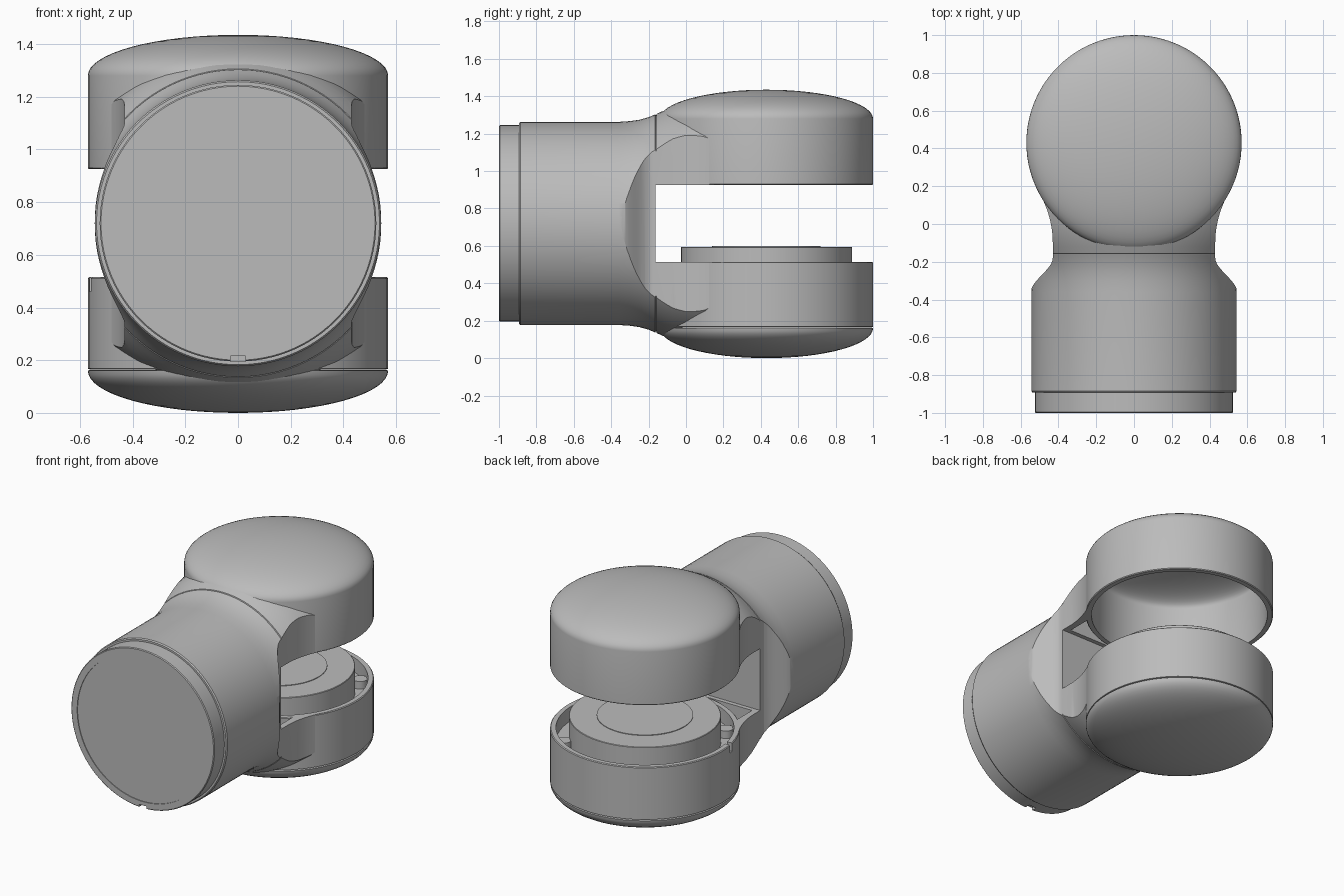
import bpy, bmesh, math
from mathutils import Matrix, Vector

old = bpy.data.objects.get("Cube")
if old:
    bpy.data.objects.remove(old, do_unlink=True)

# One grey finish for the whole joint
grey = bpy.data.materials.new("satin grey")
grey.use_nodes = True
tone = (0.5, 0.5, 0.5, 1)
grey.diffuse_color = tone
grey.node_tree.nodes["Principled BSDF"].inputs["Base Color"].default_value = tone

HUB = Vector((0, 0.43, 0))      # vertical joint axis
AXIS_Z = 0.72                   # height of the barrel axis
R, R_IN = 0.57, 0.535           # cup radii
LOW, HIGH = 0.515, 0.925        # faces of the gap


def make(name, bm):
    bmesh.ops.remove_doubles(bm, verts=bm.verts, dist=1e-5)
    bmesh.ops.recalc_face_normals(bm, faces=bm.faces)
    mesh = bpy.data.meshes.new(name)
    bm.to_mesh(mesh)
    bm.free()
    mesh.materials.append(grey)
    ob = bpy.data.objects.new(name, mesh)
    bpy.context.collection.objects.link(ob)
    return ob


def lathe(name, profile, matrix, closed=False, steps=96):
    """Spin (radius, height) points about z, then place the result."""
    bm = bmesh.new()
    rings = []
    for r, h in profile:
        ring = []
        for i in range(steps):
            a = math.tau * i / steps
            ring.append(bm.verts.new(matrix @ Vector((r * math.cos(a), r * math.sin(a), h))))
        rings.append(ring)
    pairs = list(zip(rings, rings[1:]))
    if closed:
        pairs.append((rings[-1], rings[0]))
    for a, b in pairs:
        for i in range(steps):
            j = (i + 1) % steps
            bm.faces.new((a[i], a[j], b[j], b[i]))
    return make(name, bm)


def prism(name, outline, z0, z1):
    bm = bmesh.new()
    face = bm.faces.new([bm.verts.new((x, y, z0)) for x, y in outline])
    new = bmesh.ops.extrude_face_region(bm, geom=[face])["geom"]
    tops = [v for v in new if isinstance(v, bmesh.types.BMVert)]
    bmesh.ops.translate(bm, verts=tops, vec=(0, 0, z1 - z0))
    return make(name, bm)


def block(x0, x1, y0, y1, z0, z1):
    return prism("cutter", [(x0, y0), (x1, y0), (x1, y1), (x0, y1)], z0, z1)


def activate(ob):
    bpy.ops.object.select_all(action="DESELECT")
    ob.select_set(True)
    bpy.context.view_layer.objects.active = ob


def boolean(ob, tool, mode="DIFFERENCE"):
    mod = ob.modifiers.new("cut", "BOOLEAN")
    mod.operation, mod.solver, mod.object = mode, "EXACT", tool
    activate(ob)
    bpy.ops.object.modifier_apply(modifier=mod.name)
    bpy.data.objects.remove(tool, do_unlink=True)


def dome(radius, base, rise, n=16):
    """Quarter ellipse from the rim to the centre."""
    return [(radius * math.cos(t), base + rise * math.sin(t))
            for t in (math.pi / 2 * i / n for i in range(n + 1))]


hub = Matrix.Translation(HUB)
parts = []

# Barrel and flared neck as one spun body along y
along_y = Matrix.Translation((0, 0, AXIS_Z)) @ Matrix.Rotation(-math.pi / 2, 4, "X")
barrel = lathe("barrel", [
    (0, -0.995), (0.48, -0.995), (0.48, -1), (0.52, -1), (0.525, -0.995),
    (0.525, -0.893), (0.537, -0.893), (0.543, -0.885), (0.543, -0.36),
    (0.547, -0.3), (0.554, -0.25), (0.568, -0.2), (0.583, -0.165),
    (0.579, -0.163), (0.579, -0.159), (0.586, -0.157), (0.603, -0.12),
    (0.625, -0.07), (0.645, 0), (0.66, 0.1), (0.66, 0.2), (0, 0.2)], along_y)

# Waisted plan outline trims the sides of the neck
side = [(0.6, -1.1), (0.6, -0.37)]
for i in range(11):
    t = i / 10
    side.append((0.546 - 0.116 * t * t * (3 - 2 * t), -0.36 + 0.18 * t))
for i in range(11):
    t = i / 10
    side.append((0.43 + 0.09 * t * t, -0.1 + 0.3 * t))
side.append((0.52, 0.3))
outline = side + [(-x, y) for x, y in reversed(side)]
boolean(barrel, prism("waist", outline, -0.2, 1.7), "INTERSECT")
boolean(barrel, block(-0.9, 0.9, -0.163, 0.9, LOW, HIGH))
boolean(barrel, lathe("cutter", [(0, -0.2), (0.55, -0.2), (0.55, 1.7), (0, 1.7)], hub))

# Hollow pockets behind the cups, and the key notch in the front collar
for z0, z1 in ((0.4, LOW + 0.05), (HIGH - 0.05, 1.05)):
    boolean(barrel, block(-0.39, 0.39, -0.135, 0.02, z0, z1))
boolean(barrel, block(-0.028, 0.028, -1.1, -0.96, 0.1, 0.215))
parts.append(barrel)

# Upper cup: thin hollow shell with a domed roof
shell = [(R_IN, HIGH), (R - 0.005, HIGH), (R, HIGH + 0.005)] + dome(R, 1.28, 0.155)
shell += list(reversed(dome(R_IN, 1.28, 0.12)))
parts.append(lathe("upper_cup", shell, hub, closed=True))

# Lower cup with a sunken floor and a small cable slot in the rim
lower = lathe("lower_cup", [
    (0, 0.42), (R_IN, 0.42), (R_IN, LOW), (R - 0.005, LOW), (R, LOW - 0.005),
    (R, 0.168), (0.562, 0.165), (0, 0.165)], hub)
boolean(lower, block(-0.7, -0.5, 0.315, 0.345, 0.46, 0.6))
parts.append(lower)

# Domed bottom cap
parts.append(lathe("bottom_cap",
                   [(0, 0.163), (0.562, 0.163)] + dome(R, 0.16, -0.16), hub))

# Motor disc with a raised centre, and clamp lugs around it
parts.append(lathe("motor_disc", [
    (0, 0.4), (0.457, 0.4), (0.457, 0.592), (0.454, 0.595), (0.29, 0.595),
    (0.29, 0.599), (0, 0.599)], hub))
for i in range(4):
    a = math.tau * (i + 0.5) / 4
    spot = Matrix.Translation(HUB + Vector((0.495 * math.cos(a), 0.495 * math.sin(a), 0)))
    parts.append(lathe("clamp_lug", [(0, 0.41), (0.045, 0.41), (0.045, 0.47), (0, 0.47)],
                       spot, steps=24))

for ob in parts:
    activate(ob)
    bpy.ops.object.shade_smooth_by_angle(angle=math.radians(32))
